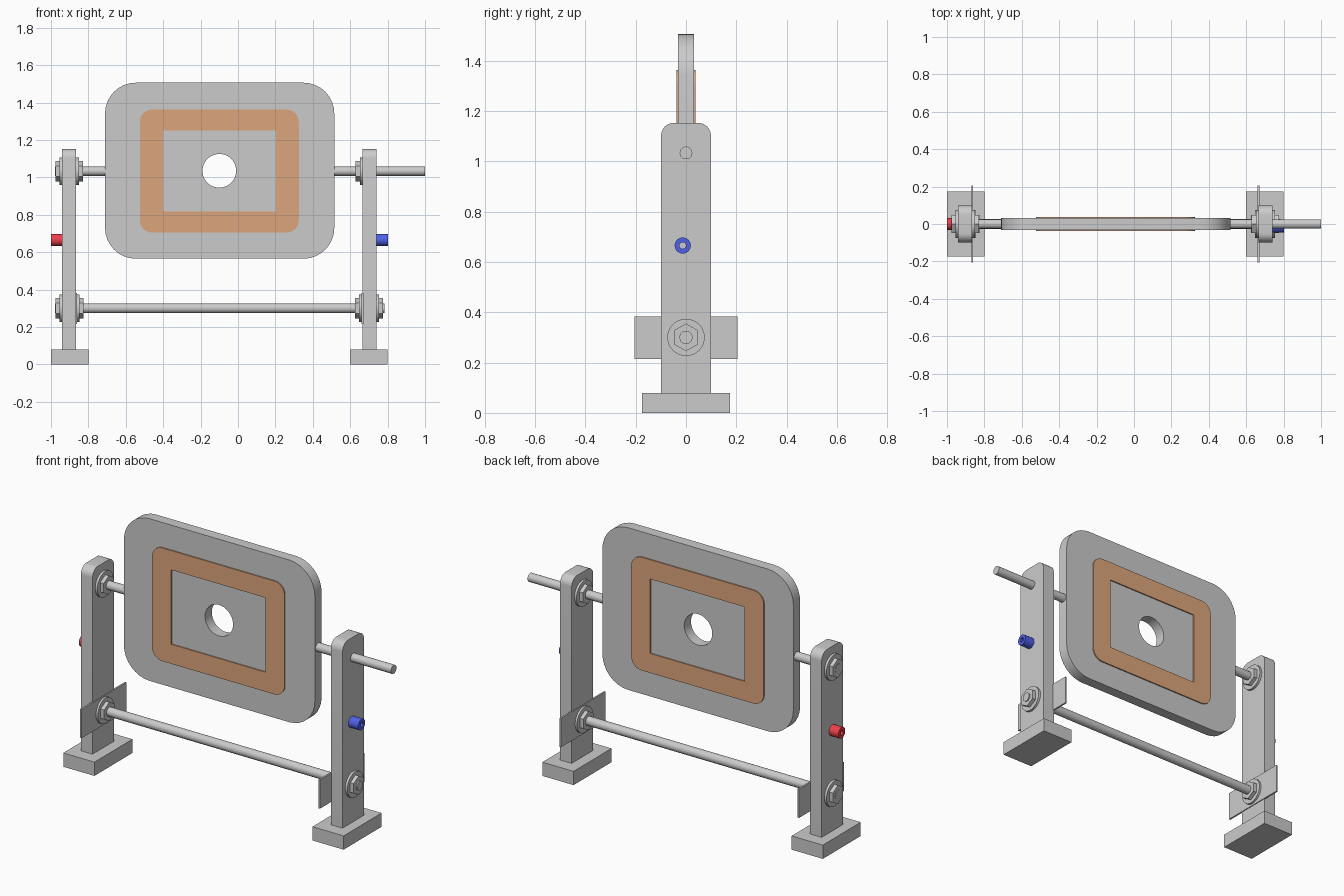
import bpy, bmesh
from math import sin, cos, pi, radians
from mathutils import Matrix, Vector

if "Cube" in bpy.data.objects:
    bpy.data.objects.remove(bpy.data.objects["Cube"])


def paint(name, rgb):
    m = bpy.data.materials.new(name)
    m.diffuse_color = (*rgb, 1)
    m.use_nodes = True
    m.node_tree.nodes["Principled BSDF"].inputs["Base Color"].default_value = m.diffuse_color
    return m


def circle(cx, cy, r, n=32, start=0.0):
    return [(cx + r * cos(start + 2 * pi * i / n), cy + r * sin(start + 2 * pi * i / n)) for i in range(n)]


def rect(x0, x1, y0, y1, r=0.0, top_only=False, seg=8):
    """Rectangle outline, optionally with rounded corners."""
    pts = []
    for k, (x, y, sx, sy) in enumerate([(x1, y1, -1, -1), (x0, y1, 1, -1), (x0, y0, 1, 1), (x1, y0, -1, 1)]):
        if r == 0 or (top_only and k > 1):
            pts.append((x, y))
            continue
        for i in range(seg + 1):
            a = pi / 2 * (k + i / seg)
            pts.append((x + sx * r + r * cos(a), y + sy * r + r * sin(a)))
    return pts


def extrude(name, loops, axis, a, b, mat=None):
    """Fill 2D loops (inner loops are holes) and extrude from a to b along x or y."""
    cu = bpy.data.curves.new(name, 'CURVE')
    cu.dimensions, cu.fill_mode, cu.extrude = '2D', 'BOTH', (b - a) / 2
    for pts in loops:
        sp = cu.splines.new('POLY')
        sp.points.add(len(pts) - 1)
        for p, (u, v) in zip(sp.points, pts):
            p.co = (u, v, 0, 1)
        sp.use_cyclic_u = True
    tmp = bpy.data.objects.new(name + "_profile", cu)
    me = bpy.data.meshes.new_from_object(tmp)
    bpy.data.objects.remove(tmp)
    mid = (a + b) / 2
    bm = bmesh.new()
    bm.from_mesh(me)
    for v in bm.verts:
        u, w, d = v.co
        v.co = Vector((mid + d, u, w)) if axis == 'x' else Vector((u, mid - d, w))
    bmesh.ops.remove_doubles(bm, verts=bm.verts, dist=1e-5)
    bmesh.ops.recalc_face_normals(bm, faces=bm.faces)
    for f in bm.faces:
        f.smooth = True
    bm.to_mesh(me)
    bm.free()
    me.set_sharp_from_angle(angle=radians(30))
    me.name = name
    me.materials.clear()
    if mat:
        me.materials.append(mat)
    ob = bpy.data.objects.new(name, me)
    bpy.context.collection.objects.link(ob)
    return ob


copper = paint("copper", (0.72, 0.38, 0.2))
red = paint("red", (0.85, 0.05, 0.07))
blue = paint("blue", (0.08, 0.12, 0.8))
TOP, LOW = 1.033, 0.3


def fastener(name, x, side, z):
    """Washer and hex nut stacked outward from the face at x."""
    def span(p, q):
        return sorted((x + side * p, x + side * q))
    extrude(name + "_washer", [circle(0, z, 0.074)], 'x', *span(0, 0.014))
    extrude(name + "_nut", [circle(0, z, 0.055, 6, pi / 2)], 'x', *span(0.014, 0.036))


# Two stands: foot, post, side bracket and fasteners
for label, x0, x1, foot, inner in [("left", -0.94, -0.865, -1.0, 1), ("right", 0.665, 0.74, 0.6, -1)]:
    extrude(label + "_foot", [rect(-0.174, 0.174, 0, 0.08)], 'x', foot, foot + 0.2)
    extrude(label + "_post", [rect(-0.099, 0.099, 0.08, 1.152, 0.05, True)], 'x', x0, x1)
    face_in, face_out = (x1, x0) if inner > 0 else (x0, x1)
    extrude(label + "_bracket", [rect(-0.205, 0.205, 0.215, 0.382)], 'x', face_in - 0.005, face_in + 0.005)
    fastener(label + "_lower_inner", face_in + inner * 0.003, inner, LOW)
    fastener(label + "_lower_outer", face_out, -inner, LOW)
    fastener(label + "_upper_inner", face_in, inner, TOP)
    if label == "left":
        fastener(label + "_upper_outer", face_out, -inner, TOP)

# Rods
extrude("lower_rod", [circle(0, LOW, 0.026)], 'x', -0.978, 0.783)
extrude("left_axle", [circle(0, TOP, 0.025)], 'x', -0.978, -0.70)
extrude("right_axle", [circle(0, TOP, 0.025)], 'x', 0.50, 1.0)

# Terminal sockets
extrude("red_socket", [circle(0, 0.665, 0.032), circle(0, 0.665, 0.013, 20)], 'x', -1.0, -0.94, red)
extrude("blue_socket", [circle(-0.013, 0.665, 0.032), circle(-0.013, 0.665, 0.013, 20)], 'x', 0.74, 0.803, blue)

# Swinging plate with a centre hole, and the coil band showing on both faces
hole = circle(-0.1, 1.035, 0.09, 48)
extrude("plate", [rect(-0.711, 0.515, 0.565, 1.506, 0.165), hole], 'y', -0.031, 0.031)
for side, y0, y1 in [("front", -0.038, -0.03), ("back", 0.03, 0.038)]:
    extrude(side + "_coil", [rect(-0.525, 0.325, 0.705, 1.362, 0.065), rect(-0.402, 0.204, 0.818, 1.25)],
            'y', y0, y1, copper)
